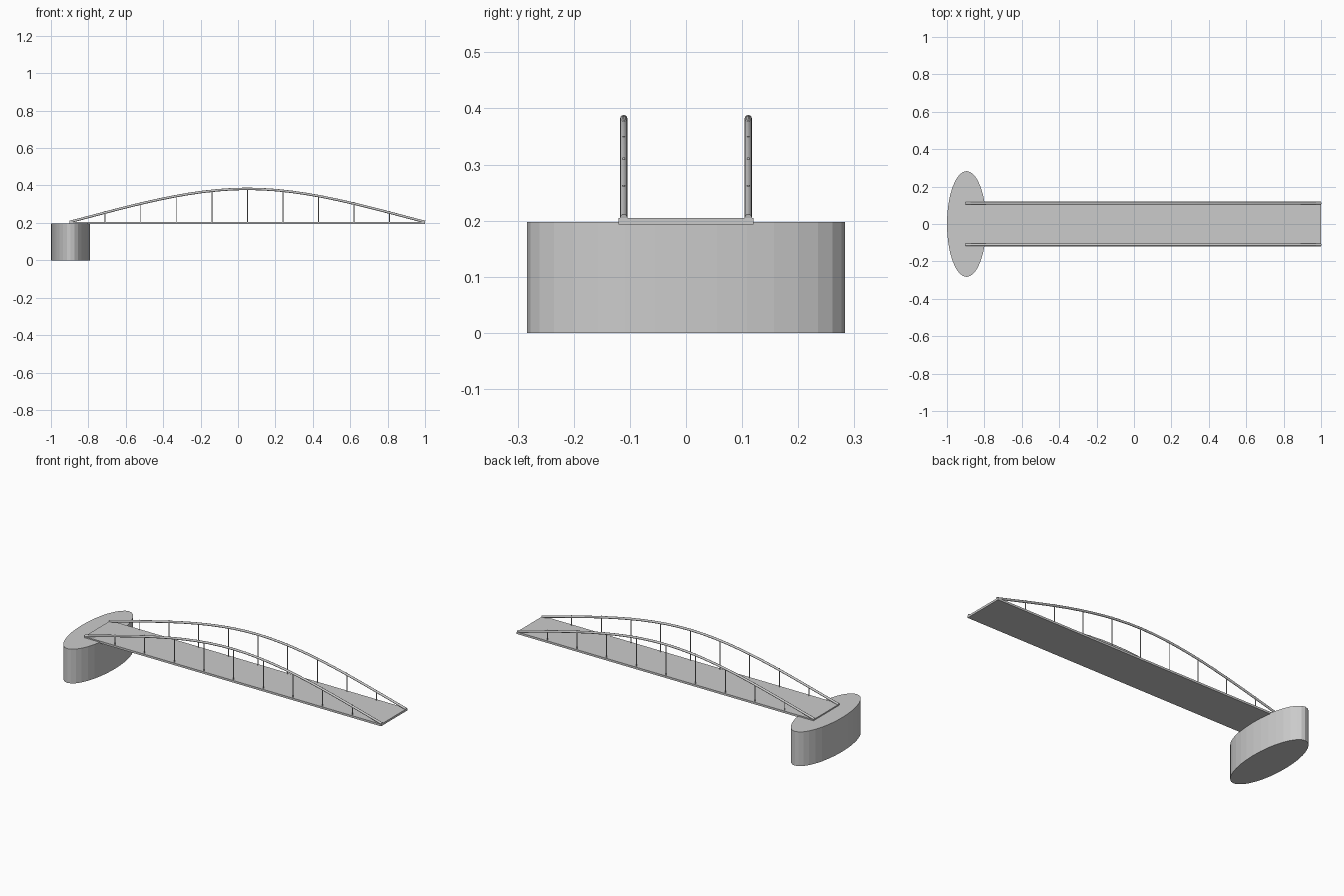
import bpy
from mathutils import Vector
from mathutils.geometry import interpolate_bezier

cube = bpy.data.objects.get("Cube")
if cube:
    bpy.data.objects.remove(cube, do_unlink=True)

START, END = -0.9, 1.0
MID = (START + END) / 2
DECK_TOP, CROWN = 0.205, 0.382
ARCH_Y = 0.111

concrete = bpy.data.materials.new("light_grey")
concrete.use_nodes = True
GREY = (0.6, 0.6, 0.6, 1)
concrete.diffuse_color = GREY
concrete.node_tree.nodes["Principled BSDF"].inputs["Base Color"].default_value = GREY


def finish(name):
    obj = bpy.context.object
    obj.name = name
    obj.data.materials.append(concrete)
    return obj


# Oval pier under one end
bpy.ops.mesh.primitive_cylinder_add(vertices=32, radius=1, depth=0.198,
                                    location=(-0.895, 0, 0.099))
pier = finish("oval_pier")
pier.scale = (0.105, 0.283, 1)

# Flat road deck
bpy.ops.mesh.primitive_cube_add(size=1, location=(MID, 0, 0.199))
deck = finish("deck")
deck.scale = (END - START, 0.24, 0.012)

# Half of the arch as knots and handles; the other half is mirrored
foot, foot_handle = Vector((START, 0, DECK_TOP)), Vector((-0.58, 0, 0.288))
crown, crown_handle = Vector((MID, 0, CROWN)), Vector((-0.267, 0, CROWN))


def flip(p):
    return Vector((2 * MID - p.x, p.y, p.z))


half = interpolate_bezier(foot, foot_handle, crown_handle, crown, 60)


def arch_height(x):
    x = MID - abs(x - MID)
    return min(half, key=lambda p: abs(p.x - x)).z


def add_arch(name, y):
    curve = bpy.data.curves.new(name, "CURVE")
    curve.dimensions = "3D"
    curve.bevel_depth = 0.0065
    curve.bevel_resolution = 4
    curve.use_fill_caps = True
    spline = curve.splines.new("BEZIER")
    spline.bezier_points.add(2)
    knots = [(foot, foot - (foot_handle - foot), foot_handle),
             (crown, crown_handle, flip(crown_handle)),
             (flip(foot), flip(foot_handle), flip(foot - (foot_handle - foot)))]
    for point, (co, left, right) in zip(spline.bezier_points, knots):
        point.handle_left_type = point.handle_right_type = "FREE"
        point.co, point.handle_left, point.handle_right = co, left, right
    curve.materials.append(concrete)
    arch = bpy.data.objects.new(name, curve)
    arch.location.y = y
    bpy.context.collection.objects.link(arch)


# Arches and their evenly spaced hangers on both edges
for side, y in (("left", ARCH_Y), ("right", -ARCH_Y)):
    add_arch(side + "_arch" if y < 0 else "back_arch", y)
    for i in range(1, 10):
        x = START + i * (END - START) / 10
        top = arch_height(x) + (0.0075 if i != 5 else 0)
        bpy.ops.mesh.primitive_cylinder_add(vertices=12, radius=0.0025, depth=top - 0.2,
                                            location=(x, y, (top + 0.2) / 2))
        finish(("back" if y > 0 else "front") + "_hanger_" + str(i))
        bpy.ops.object.shade_smooth_by_angle()
